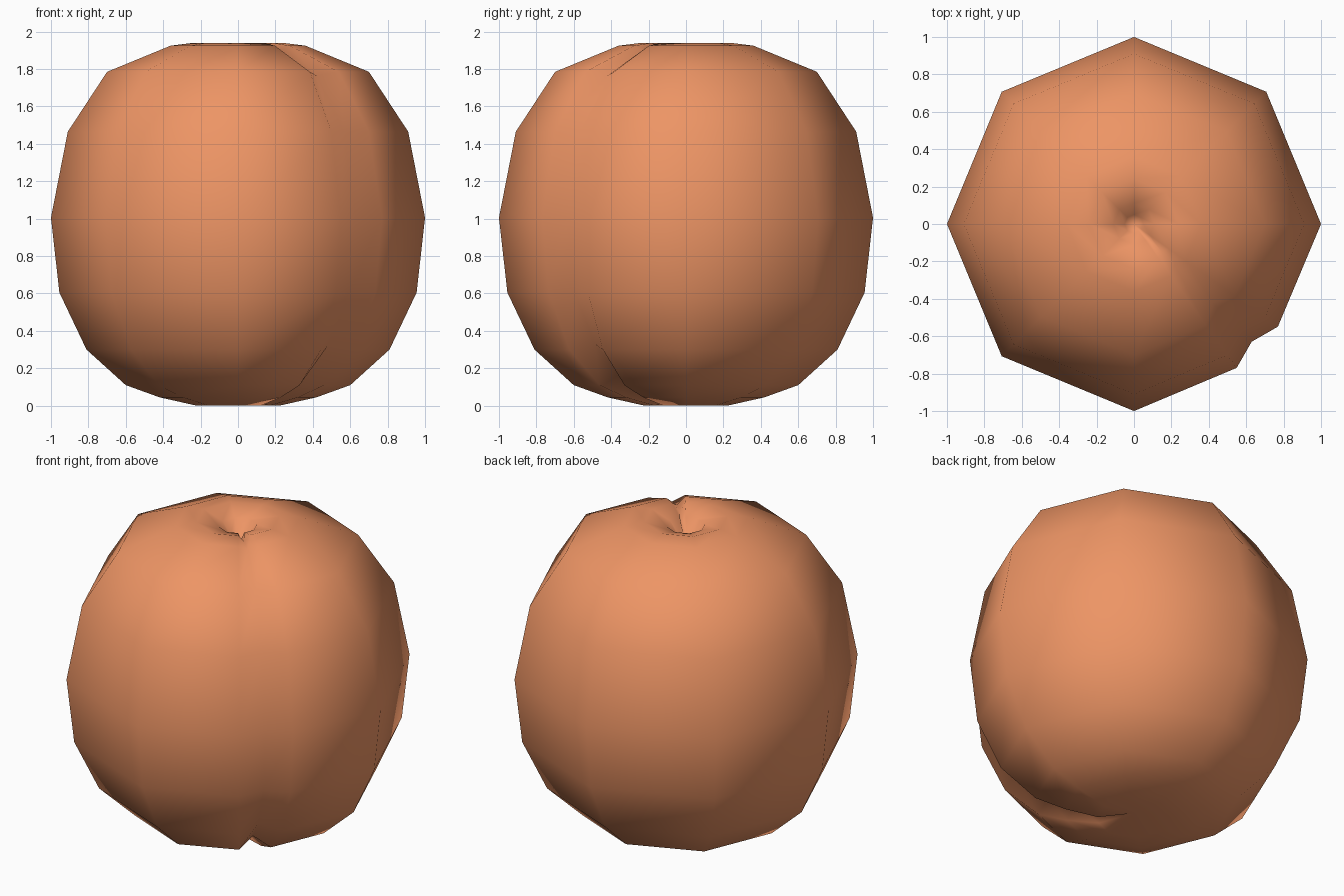
import bpy, bmesh, math

if "Cube" in bpy.data.objects:
    bpy.data.objects.remove(bpy.data.objects["Cube"])

# Profile rings: radius, height, groove radius factor, groove height offset
RINGS = [
    (0.22, 0.005, 0.80, 0.05),
    (0.42, 0.05, 0.80, 0.06),
    (0.60, 0.115, 0.82, 0.05),
    (0.81, 0.305, 0.85, 0.03),
    (0.955, 0.61, 0.88, 0.0),
    (1.00, 1.01, 0.89, 0.0),
    (0.91, 1.47, 0.88, 0.0),
    (0.70, 1.79, 0.85, -0.02),
    (0.36, 1.93, 0.85, -0.035),
    (0.24, 1.945, 0.88, -0.045),
    (0.11, 1.905, 1.30, -0.045),
    (0.05, 1.83, 1.0, 0.0),
]
# Octagon whose front-right corner is split into two lips and a groove
PLAIN = [0, 45, 90, 135, 180, 225, 270]
GROOVE, LIP = 315, 9.5


def point(r, deg, z):
    a = math.radians(deg)
    return (r * math.cos(a), r * math.sin(a), z)


bm = bmesh.new()
rows = []
for r, z, f, dz in RINGS:
    pts = [point(r, d, z) for d in PLAIN]
    pts.append(point(r * 0.945, GROOVE - LIP, z))
    pts.append(point(r * f, GROOVE, z + dz))
    pts.append(point(r * 0.945, GROOVE + LIP, z))
    rows.append([bm.verts.new(p) for p in pts])

# Skin between rings
n = len(rows[0])
for lo, hi in zip(rows, rows[1:]):
    for i in range(n):
        j = (i + 1) % n
        bm.faces.new((lo[i], lo[j], hi[j], hi[i]))

# Bottom dent and stem pit
bottom = bm.verts.new((0, 0, 0.04))
top = bm.verts.new((0, 0, 1.81))
for i in range(n):
    j = (i + 1) % n
    bm.faces.new((bottom, rows[0][j], rows[0][i]))
    bm.faces.new((top, rows[-1][i], rows[-1][j]))

bmesh.ops.translate(bm, verts=bm.verts, vec=(0, 0, -min(v.co.z for v in bm.verts)))
bmesh.ops.recalc_face_normals(bm, faces=bm.faces)
for face in bm.faces:
    face.smooth = True

mesh = bpy.data.meshes.new("fruit")
bm.to_mesh(mesh)
bm.free()
fruit = bpy.data.objects.new("fruit", mesh)
bpy.context.collection.objects.link(fruit)

skin = bpy.data.materials.new("peach_skin")
skin.diffuse_color = (0.85, 0.30, 0.13, 1)
skin.use_nodes = True
skin.node_tree.nodes["Principled BSDF"].inputs["Base Color"].default_value = skin.diffuse_color
mesh.materials.append(skin)
